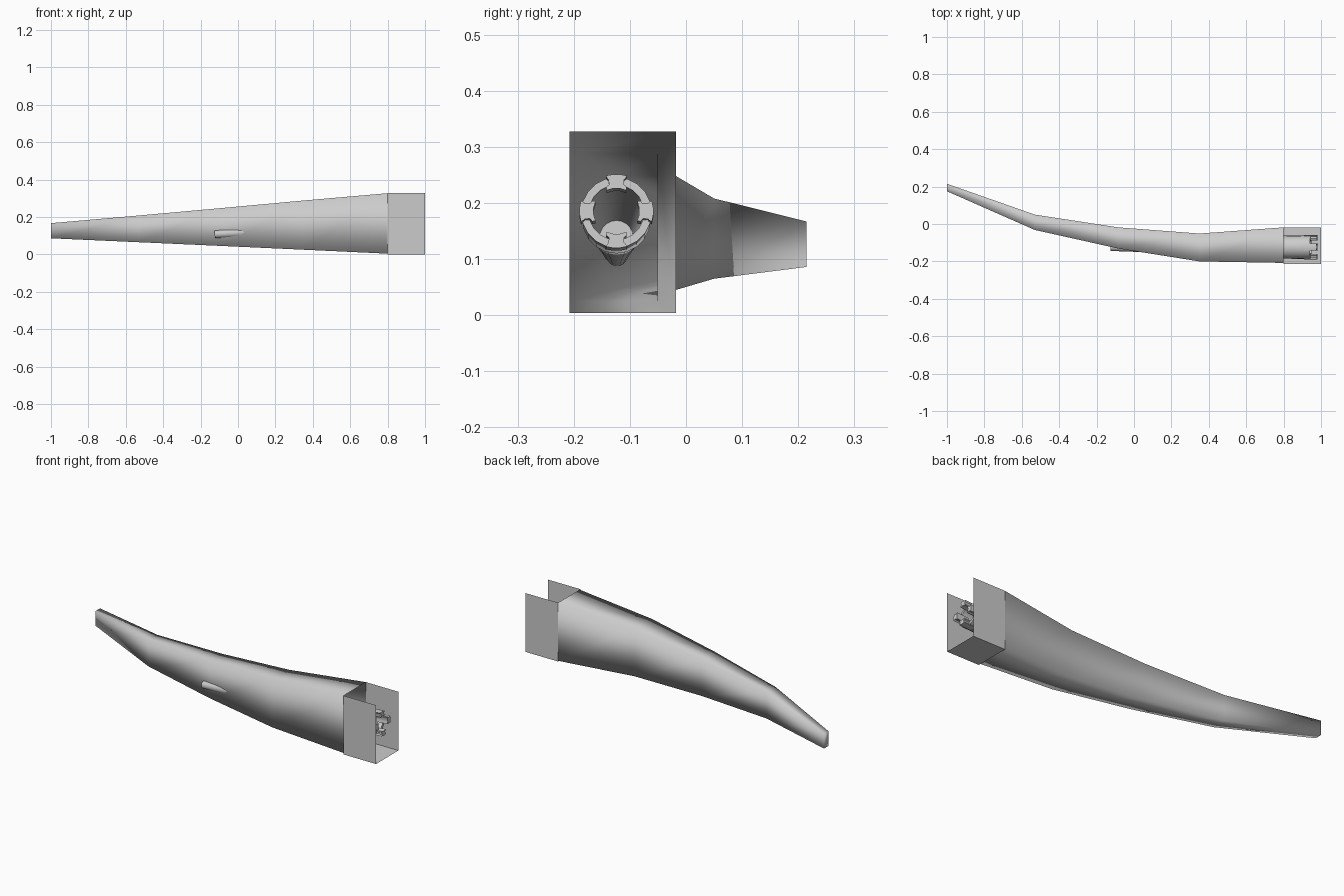
import bpy, bmesh, math
from mathutils import Vector, Matrix

if "Cube" in bpy.data.objects:
    bpy.data.objects.remove(bpy.data.objects["Cube"])


def make(name, bm, smooth=None):
    me = bpy.data.meshes.new(name)
    bm.normal_update()
    bm.to_mesh(me)
    bm.free()
    ob = bpy.data.objects.new(name, me)
    bpy.context.collection.objects.link(ob)
    if smooth == 'all':
        for p in me.polygons:
            p.use_smooth = True
    elif smooth:
        bpy.ops.object.select_all(action='DESELECT')
        ob.select_set(True)
        bpy.context.view_layer.objects.active = ob
        bpy.ops.object.shade_smooth_by_angle(angle=smooth)
    return ob


def bridge(bm, a, b):
    n = len(a)
    for i in range(n):
        bm.faces.new((a[i], a[(i + 1) % n], b[(i + 1) % n], b[i]))


# Curved sleeve: rectangular sections (x, y front, y back, z bottom, z top)
sections = [(-1.0, 0.175, 0.215, 0.086, 0.167),
            (-0.53, -0.032, 0.05, 0.065, 0.208),
            (-0.085, -0.131, -0.018, 0.045, 0.248),
            (0.35, -0.2, -0.051, 0.025, 0.288),
            (0.8, -0.208, -0.018, 0.004, 0.327)]
bm = bmesh.new()
rings = [[bm.verts.new(p) for p in ((x, a, b), (x, a, t), (x, c, t), (x, c, b))]
         for x, a, c, b, t in sections]
for r, s in zip(rings, rings[1:]):
    bridge(bm, r, s)
bm.faces.new(rings[0])
bmesh.ops.recalc_face_normals(bm, faces=bm.faces)
make("curved_sleeve", bm, 'all')

# Cuff: front wall, floor and back wall, open at the top and ends
bm = bmesh.new()
prof = [(-0.215, 0.327), (-0.215, 0.0), (-0.018, 0.0), (-0.018, 0.327)]
near = [bm.verts.new((0.8, y, z)) for y, z in prof]
far = [bm.verts.new((1.0, y, z)) for y, z in prof]
for i in range(3):
    bm.faces.new((near[i], near[i + 1], far[i + 1], far[i]))
make("cuff", bm)

# Tilted frame for the tapered tube: local z runs from the tip to the mouth
tip, mouth = Vector((-0.125, -0.124, 0.107)), Vector((0.945, -0.124, 0.183))
axis = mouth - tip
length = axis.length
ez = axis.normalized()
ey = Vector((0, 1, 0))
frame = Matrix.Translation(tip) @ Matrix((ey.cross(ez), ey, ez)).transposed().to_4x4()

# Tapered hollow tube with a thick rim
N = 20
profile = [(0, 0.020), (0.3, 0.031), (0.6, 0.044), (0.88, 0.056), (0.90, 0.061),
           (length, 0.063), (length, 0.049), (0.9, 0.046), (0.45, 0.030)]
bm = bmesh.new()
rings = [[bm.verts.new((r * math.cos(2 * math.pi * i / N),
                        r * math.sin(2 * math.pi * i / N), h)) for i in range(N)]
         for h, r in profile]
for r, s in zip(rings, rings[1:]):
    bridge(bm, r, s)
bm.faces.new(rings[0])
bm.faces.new(rings[-1])
bmesh.ops.recalc_face_normals(bm, faces=bm.faces)
make("tapered_tube", bm, math.radians(30)).matrix_world = frame


# Four prongs around the mouth: curved clamps with flared inner and outer lips
def prong(bm, angle):
    rows = [(0.041, 0.44), (0.047, 0.40), (0.049, 0.28), (0.058, 0.24),
            (0.060, 0.27), (0.066, 0.29)]
    layers = []
    for h in (length - 0.035, length + 0.035):
        layers.append([[bm.verts.new((r * math.cos(angle + w * k),
                                      r * math.sin(angle + w * k), h))
                        for k in (-1, -0.33, 0.33, 1)] for r, w in rows])
    for g in layers:
        for a, b in zip(g, g[1:]):
            for k in range(3):
                bm.faces.new((a[k], a[k + 1], b[k + 1], b[k]))
    loops = [g[0] + [r[3] for r in g[1:]] + g[-1][2::-1] + [r[0] for r in g[-2:0:-1]]
             for g in layers]
    bridge(bm, *loops)


bm = bmesh.new()
for q in range(4):
    prong(bm, q * math.pi / 2)
bmesh.ops.recalc_face_normals(bm, faces=bm.faces)
make("prongs", bm, math.radians(30)).matrix_world = frame
